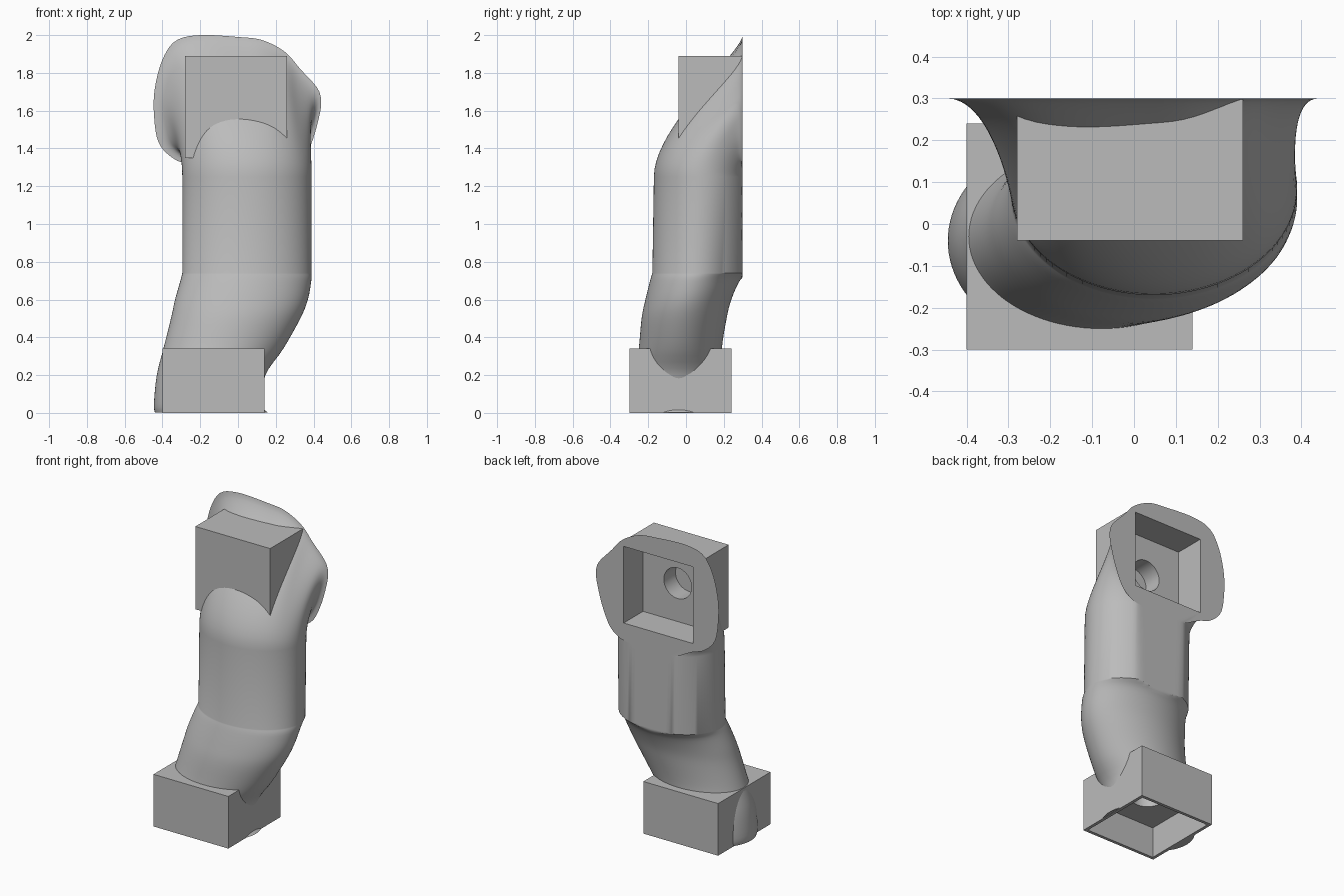
import bpy, bmesh, math
from mathutils import Vector

cube = bpy.data.objects.get("Cube")
if cube:
    bpy.data.objects.remove(cube)

grey = bpy.data.materials.new("plain grey")
grey.use_nodes = True
grey.diffuse_color = (0.5, 0.5, 0.5, 1)
grey.node_tree.nodes["Principled BSDF"].inputs["Base Color"].default_value = (0.5, 0.5, 0.5, 1)

BACK = 0.3      # flat mounting plane
SIDES = 96      # points around the duct


def catmull(pts, i, t):
    a, b, c, d = (pts[min(max(i + k, 0), len(pts) - 1)] for k in (-1, 0, 1, 2))
    return 0.5 * (2 * b + (c - a) * t + (2 * a - 5 * b + 4 * c - d) * t * t
                  + (3 * b - a - 3 * c + d) * t ** 3)


def add_object(name, bm):
    bmesh.ops.recalc_face_normals(bm, faces=bm.faces)
    mesh = bpy.data.meshes.new(name)
    bm.to_mesh(mesh)
    bm.free()
    mesh.materials.append(grey)
    obj = bpy.data.objects.new(name, mesh)
    bpy.context.collection.objects.link(obj)
    return obj


def box(name, low, high):
    bm = bmesh.new()
    bmesh.ops.create_cube(bm, size=1)
    for v in bm.verts:
        v.co = [(l + h) / 2 + c * (h - l) for l, h, c in zip(low, high, v.co)]
    return add_object(name, bm)


def rod(name, start, end, radius):
    bm = bmesh.new()
    start, end = Vector(start), Vector(end)
    axis = end - start
    bmesh.ops.create_cone(bm, cap_ends=True, segments=48, radius1=radius,
                          radius2=radius, depth=axis.length)
    turn = axis.to_track_quat("Z", "Y")
    for v in bm.verts:
        v.co = turn @ v.co + (start + end) / 2
    return add_object(name, bm)


def ring(z, left, right, front, back):
    points = []
    for k in range(SIDES):
        a = math.tau * k / SIDES
        x = (left + right) / 2 + (right - left) / 2 * math.cos(a)
        y = (front + back) / 2 + (back - front) / 2 * math.sin(a)
        points.append(Vector((x, min(y, BACK), z)))
    return points


# Lower and middle duct sections: height, left, right, front, back
lower = [(0.002, -.44, .157, -.28, .2), (.05, -.445, .125, -.28, .2),
         (.2, -.43, .145, -.27, .195), (.34, -.395, .24, -.25, .19),
         (.5, -.355, .33, -.235, .215), (.6, -.333, .37, -.215, .24),
         (.7, -.305, .388, -.19, .285), (.74, -.295, .39, -.178, .33)]
lower = [Vector(s) for s in lower]
rings = [ring(*catmull(lower, i, j / 4)) for i in range(len(lower) - 1) for j in range(4)]
rings.append(ring(*lower[-1]))
rings.append(ring(1.25, -.295, .39, -.17, .34))

# Flange outline on the back plane, from the lower left round to the lower right
outline = [(-.14, 1.25), (-.25, 1.31), (-.34, 1.345), (-.42, 1.43), (-.445, 1.58),
           (-.44, 1.72), (-.4, 1.87), (-.33, 1.97), (-.2, 2), (0, 1.99), (.13, 1.973),
           (.25, 1.91), (.33, 1.82), (.42, 1.72), (.44, 1.65), (.43, 1.57),
           (.39, 1.43), (.33, 1.31), (.24, 1.25)]
outline = [Vector((x, BACK, z)) for x, z in outline]
path = [catmull(outline, i, j / 12) for i in range(len(outline) - 1) for j in range(12)]
path.append(outline[-1])
lengths = [0]
for a, b in zip(path, path[1:]):
    lengths.append(lengths[-1] + (b - a).length)


def along(fraction):
    goal = fraction * lengths[-1]
    for i in range(len(path) - 1):
        if lengths[i + 1] >= goal:
            return path[i].lerp(path[i + 1], (goal - lengths[i]) / (lengths[i + 1] - lengths[i]))
    return path[-1].copy()


# Upper duct sweeps from the level ring to the upright flange
base = rings[-1]
free = [k for k in range(SIDES) if base[k].y < BACK - 1e-4]
split = next(n for n in range(len(free)) if free[n] > SIDES / 4)
free = free[split:] + free[:split]
target = list(base)
for n, k in enumerate(free):
    target[k] = along((n + 1) / (len(free) + 1))
hub = Vector((.08, BACK, 1.6))
for step in range(1, 21):
    t = step / 20
    row = []
    for a, d in zip(base, target):
        if (d - a).length < 1e-5:
            row.append(a.copy())
            continue
        b = a + Vector((0, 0, .3 * (d - a).length))
        c = d.lerp(hub, .22)
        p = a * (1 - t) ** 3 + b * 3 * t * (1 - t) ** 2 + c * 3 * t * t * (1 - t) + d * t ** 3
        p.y = min(p.y, BACK)
        row.append(p)
    rings.append(row)

bm = bmesh.new()
rows = [[bm.verts.new(p) for p in r] for r in rings]
for low, high in zip(rows, rows[1:]):
    for k in range(SIDES):
        n = (k + 1) % SIDES
        bm.faces.new((low[k], low[n], high[n], high[k]))
bm.faces.new(rows[0])
bm.faces.new(rows[-1])
bmesh.ops.remove_doubles(bm, verts=bm.verts, dist=1e-4)
bmesh.ops.dissolve_degenerate(bm, edges=bm.edges, dist=1e-5)
duct = add_object("curved_duct", bm)

# Square end housings
bottom_box = box("bottom_housing", (-.4, -.3, 0), (.14, .24, .34))
top_box = box("top_housing", (-.28, -.04, 1.35), (.26, BACK - .001, 1.89))

# Square sockets with a round port in each
cutters = [box("bottom_socket", (-.38, -.28, -.1), (.12, .22, .2)),
           rod("bottom_port", (-.13, -.03, .15), (-.13, -.03, .33), .1),
           box("top_socket", (-.26, .1, 1.37), (.24, .5, 1.87)),
           rod("top_port", (-.01, .15, 1.62), (-.01, -.02, 1.62), .1)]

for part, tools in ((duct, cutters), (bottom_box, cutters[:2]), (top_box, cutters[2:])):
    bpy.ops.object.select_all(action="DESELECT")
    bpy.context.view_layer.objects.active = part
    part.select_set(True)
    for tool in tools:
        mod = part.modifiers.new(tool.name, "BOOLEAN")
        mod.operation = "DIFFERENCE"
        mod.solver = "EXACT"
        mod.object = tool
        bpy.ops.object.modifier_apply(modifier=mod.name)
    bpy.ops.object.shade_smooth_by_angle(angle=math.radians(30))

for tool in cutters:
    bpy.data.objects.remove(tool)
